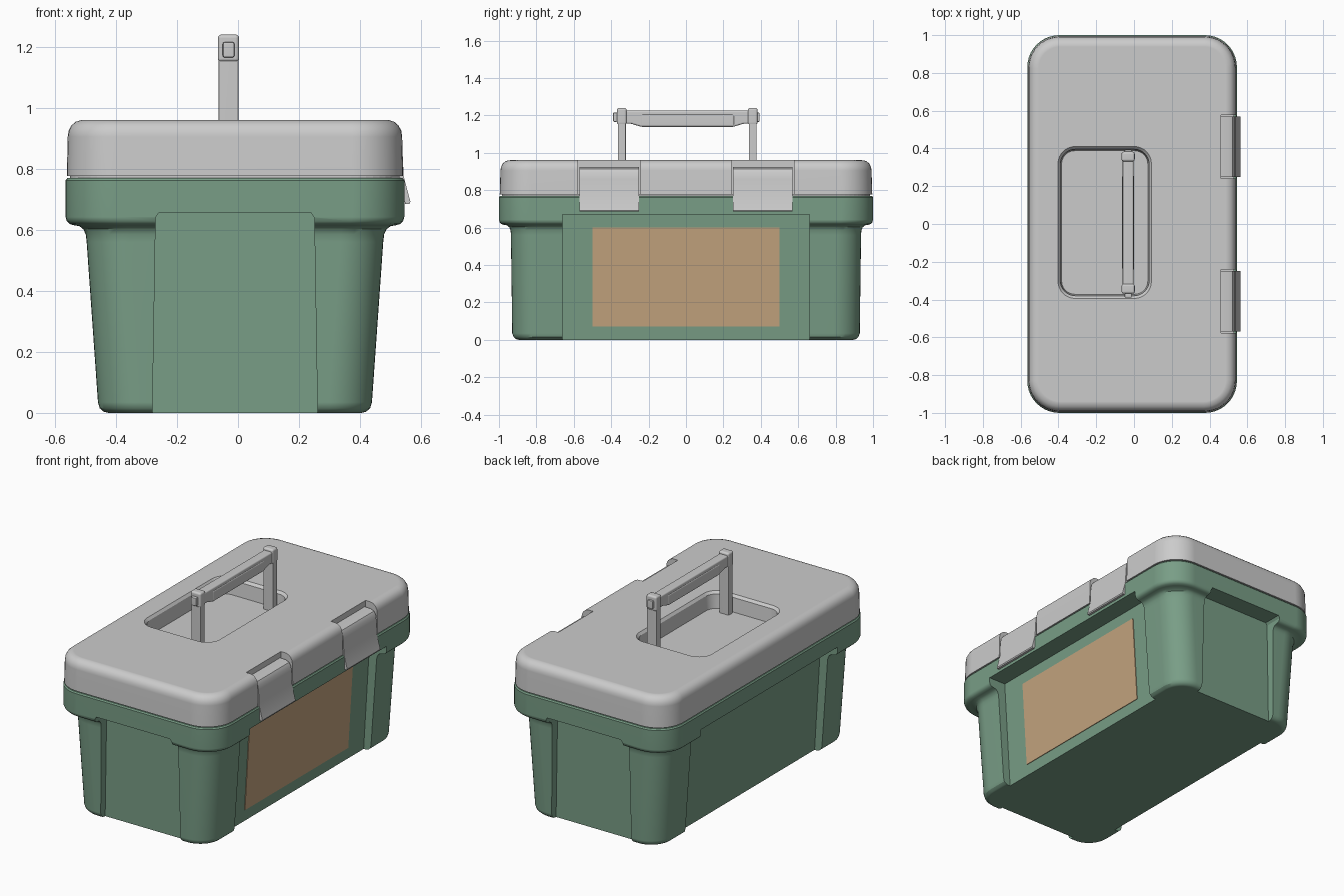
import bpy, bmesh, math

if "Cube" in bpy.data.objects:
    bpy.data.objects.remove(bpy.data.objects["Cube"])

CX = -0.01  # box centre line (latches stick out on +x)


def material(name, rgb):
    m = bpy.data.materials.new(name)
    m.diffuse_color = (*rgb, 1)
    m.use_nodes = True
    m.node_tree.nodes["Principled BSDF"].inputs["Base Color"].default_value = m.diffuse_color
    return m


green = material("green_plastic", (0.19, 0.34, 0.24))
tan = material("tan_label", (0.55, 0.37, 0.21))


def make(name, bm, mat=None):
    bmesh.ops.recalc_face_normals(bm, faces=bm.faces)
    me = bpy.data.meshes.new(name)
    bm.to_mesh(me)
    bm.free()
    ob = bpy.data.objects.new(name, me)
    bpy.context.collection.objects.link(ob)
    if mat:
        me.materials.append(mat)
    return ob


def loft(name, cx, cy, rings, mat=None, n=10):
    """Stack of rounded rectangles: each ring is (z, half x, half y, radius)."""
    bm = bmesh.new()
    loops = []
    for z, hx, hy, r in rings:
        loop = []
        for q, (sx, sy) in enumerate([(1, 1), (-1, 1), (-1, -1), (1, -1)]):
            for i in range(n + 1):
                a = math.pi / 2 * (q + i / n)
                loop.append(bm.verts.new((cx + sx * (hx - r) + r * math.cos(a),
                                          cy + sy * (hy - r) + r * math.sin(a), z)))
        loops.append(loop)
    for a, b in zip(loops, loops[1:]):
        for i in range(len(a)):
            j = (i + 1) % len(a)
            bm.faces.new((a[i], a[j], b[j], b[i]))
    bm.faces.new(loops[0])
    bm.faces.new(loops[-1])
    return make(name, bm, mat)


def prism(name, pts, axis, a, b, mat=None):
    """Extrude a profile along x (points are y,z) or y (points are x,z)."""
    bm = bmesh.new()
    place = (lambda p, t: (t, p[0], p[1])) if axis == "x" else (lambda p, t: (p[0], t, p[1]))
    ends = [[bm.verts.new(place(p, t)) for p in pts] for t in (a, b)]
    for e in ends:
        bm.faces.new(e)
    for i in range(len(pts)):
        j = (i + 1) % len(pts)
        bm.faces.new((ends[0][i], ends[0][j], ends[1][j], ends[1][i]))
    return make(name, bm, mat)


def box(name, x0, x1, y0, y1, z0, z1):
    return prism(name, [(x0, z0), (x1, z0), (x1, z1), (x0, z1)], "y", y0, y1)


def activate(ob):
    bpy.ops.object.select_all(action="DESELECT")
    ob.select_set(True)
    bpy.context.view_layer.objects.active = ob


def cut(ob, cutter):
    m = ob.modifiers.new("cut", "BOOLEAN")
    m.operation, m.solver, m.object = "DIFFERENCE", "EXACT", cutter
    activate(ob)
    bpy.ops.object.modifier_apply(modifier=m.name)
    bpy.data.objects.remove(cutter)


def finish(ob, bevel=0, segments=3):
    if bevel:
        m = ob.modifiers.new("bevel", "BEVEL")
        m.width, m.segments, m.limit_method = bevel, segments, "ANGLE"
        m.angle_limit = math.radians(25)
        activate(ob)
        bpy.ops.object.modifier_apply(modifier=m.name)
    activate(ob)
    bpy.ops.object.shade_smooth_by_angle(angle=math.radians(32))
    w = ob.modifiers.new("weighted", "WEIGHTED_NORMAL")
    w.keep_sharp = True


# Tub: tapered body with flared rim
body = loft("body", CX, 0, [
    (0, .415, .895, .11), (.004, .430, .910, .125), (.015, .443, .922, .135), (.035, .449, .929, .14),
    (.56, .486, .936, .14), (.585, .489, .938, .142), (.602, .497, .945, .15), (.612, .510, .957, .155),
    (.615, .528, .975, .16), (.619, .542, .988, .165), (.628, .551, .996, .17), (.642, .555, 1.0, .17),
    (.762, .555, 1.0, .17), (.77, .549, .994, .165)], green)

# Recessed panels on all four sides, leaving corner posts
for s in (-1, 1):
    cut(body, prism("end_cutter", [(-.282, -.1), (.262, -.1), (.25, .64), (.24, .655),
                                   (-.26, .655), (-.27, .64)], "y", s * .885, s * 1.2))
    face = [(.393, -.1), (.44, .67), (.8, .67), (.8, -.1)]
    cut(body, prism("side_cutter", [(CX + s * x, z) for x, z in face], "y", -.66, .66))
finish(body)

# Label on the latch side
prism("label", [(CX + .4033, .07), (CX + .4073, .07), (CX + .4397, .60), (CX + .4357, .60)],
      "y", -.5, .5, tan)

# Lid with soft top edge
lid = loft("lid", CX, 0, [
    (.776, .551, .996, .168), (.905, .548, .992, .165), (.925, .545, .989, .162), (.942, .536, .98, .155),
    (.954, .522, .966, .14), (.9595, .505, .949, .125), (.96, .495, .939, .115)])
# Handle well
cut(lid, loft("well_cutter", -.155, .008, [
    (.86, .228, .38, .07), (.945, .235, .388, .08), (.96, .247, .402, .09), (1.0, .247, .402, .09)]))
# Latch notches
for s in (-1, 1):
    cut(lid, box("notch_cutter", .46, .8, s * .41 - .168, s * .41 + .168, .7, 1.1))
finish(lid)

# Dark seam filler between tub and lid
loft("seam_lip", CX, 0, [(.765, .54, .985, .16), (.78, .54, .985, .16)])

# Latches: curved top, flared pull tab
profile = [(.455, .772), (.455, .925), (.50, .923), (.522, .914), (.534, .895), (.539, .86),
           (.543, .775), (.565, .692), (.562, .685), (.548, .685), (.535, .74), (.530, .772)]
for s, side in ((-1, "front"), (1, "rear")):
    finish(prism("latch_" + side, profile, "y", s * .41 - .16, s * .41 + .16))

# Handle legs with wider heads and pivot pins
for s, side in ((-1, "front"), (1, "rear")):
    y = .007 + s * .35
    finish(box("handle_leg_" + side, -.064, .002, y - .021, y + .021, .855, 1.22), .005, 2)
    finish(box("handle_head_" + side, -.066, .004, y - .026, y + .026, 1.15, 1.24), .012)
    yp = .002 + s * .38
    finish(box("handle_pin_" + side, -.05, -.012, yp - .012, yp + .012, 1.165, 1.215), .006, 2)

# Handle bar and thicker grip pad
half = [(.335, 1.225), (.335, 1.155), (.30, 1.155), (.25, 1.14)]
bar = [(.007 + y, z) for y, z in half] + [(.007 - y, z) for y, z in reversed(half)]
finish(prism("handle_bar", bar, "x", -.06, -.002), .009)
finish(box("handle_grip", -.063, .001, -.245, .26, 1.138, 1.208), .012)
